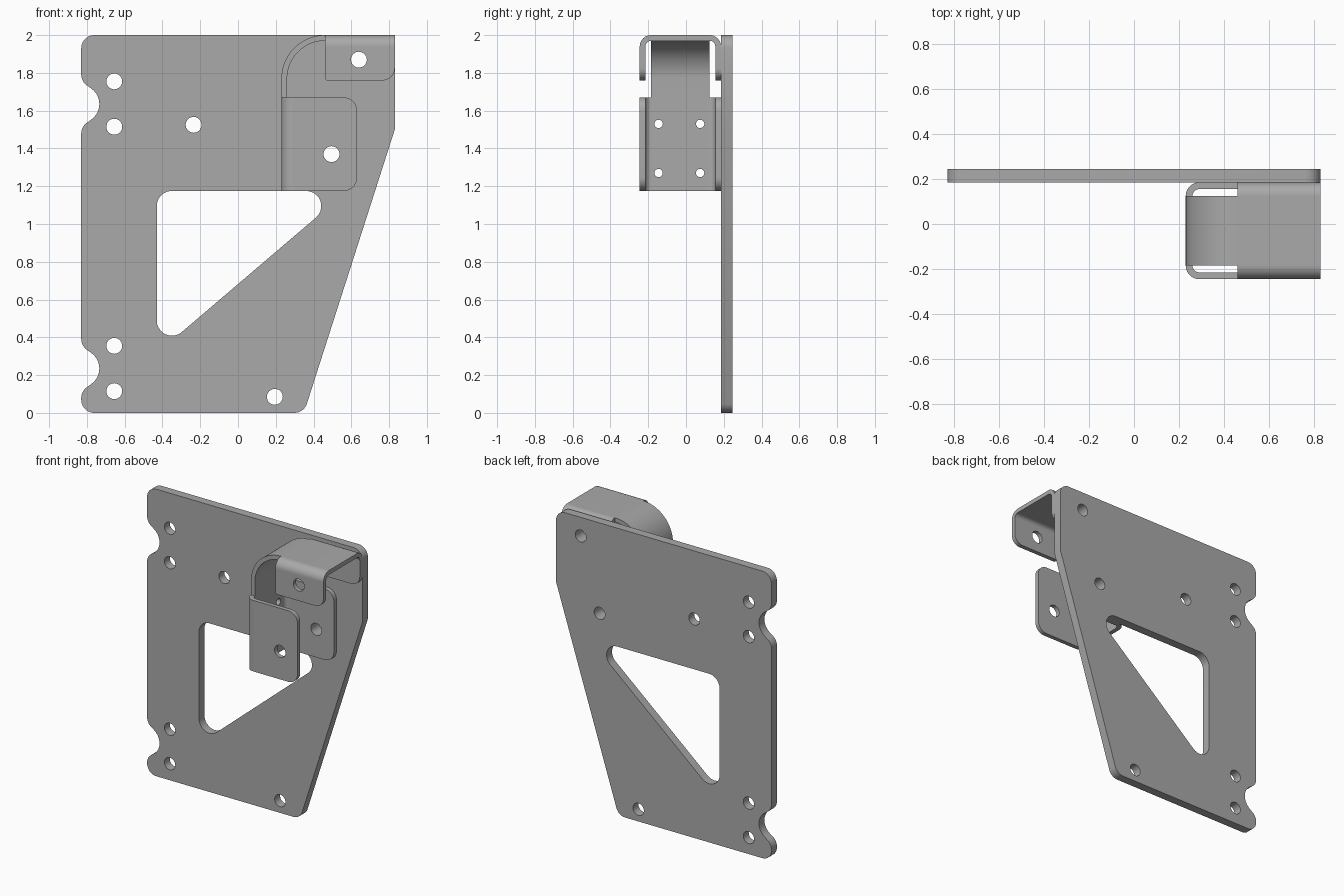
import bpy, bmesh
from math import cos, sin, pi
from mathutils import Vector

if "Cube" in bpy.data.objects:
    bpy.data.objects.remove(bpy.data.objects["Cube"])

steel = bpy.data.materials.new("grey steel")
steel.use_nodes = True
GREY = (0.4, 0.4, 0.4, 1)
steel.diffuse_color = GREY
steel.node_tree.nodes["Principled BSDF"].inputs["Base Color"].default_value = GREY

T = 0.03                    # bracket sheet thickness
R = 0.06                    # outer bend radius
FRONT, BACK = -0.245, 0.185  # bracket outer faces
WEB = (FRONT + R, BACK - R)  # flat width of the web


def rounded(corners, steps=10):
    """Polygon from (u, v, radius) corners, each rounded by an arc."""
    pts = []
    for i, (u, v, r) in enumerate(corners):
        p = Vector((u, v))
        if not r:
            pts.append(p)
            continue
        a = (Vector(corners[i - 1][:2]) - p).normalized()
        b = (Vector(corners[(i + 1) % len(corners)][:2]) - p).normalized()
        half = a.angle(b) / 2
        centre = p + (a + b).normalized() * (r / sin(half))
        mid = (p - centre).normalized()
        side = Vector((-mid.y, mid.x))
        if side.dot(a) < 0:
            side = -side
        sweep = pi / 2 - half
        for k in range(steps + 1):
            t = sweep * (1 - 2 * k / steps)
            pts.append(centre + r * (mid * cos(t) + side * sin(t)))
    return pts


def arc(u, v, r, start, end, steps=12):
    angles = [start + (end - start) * k / steps for k in range(steps + 1)]
    return [Vector((u + r * cos(t), v + r * sin(t))) for t in angles]


def hole(u, v, r):
    return arc(u, v, r, 0, 2 * pi, 32)[:-1]


def sheet(name, loops, axis, lo, hi):
    """Fill an outline with its holes and extrude it along an axis."""
    def place(p, w):
        co = [p.x, p.y]
        co.insert(axis, w)
        return co

    bm = bmesh.new()
    edges = []
    for loop in loops:
        vs = [bm.verts.new(place(p, lo)) for p in loop]
        edges += [bm.edges.new((vs[i - 1], vs[i])) for i in range(len(vs))]
    normal = Vector([float(i == axis) for i in range(3)])
    bmesh.ops.triangle_fill(bm, use_beauty=True, use_dissolve=False,
                            edges=edges, normal=normal)
    out = bmesh.ops.extrude_face_region(bm, geom=bm.faces[:])
    moved = [g for g in out["geom"] if isinstance(g, bmesh.types.BMVert)]
    bmesh.ops.translate(bm, verts=moved, vec=normal * (hi - lo))
    bmesh.ops.recalc_face_normals(bm, faces=bm.faces[:])
    mesh = bpy.data.meshes.new(name)
    bm.to_mesh(mesh)
    bm.free()
    mesh.materials.append(steel)
    obj = bpy.data.objects.new(name, mesh)
    bpy.context.collection.objects.link(obj)
    parts.append(obj)


parts = []
UPPER_HOLE = hole(0.64, 1.87, 0.042)
LOWER_HOLE = hole(0.495, 1.37, 0.042)


# Back plate: notched left edge, slanted right edge, triangular window
def notch(z):
    return [(-0.83, z - 0.12, 0.07), (-0.66, z, 0.101), (-0.83, z + 0.12, 0.07)]


outline = rounded([(-0.83, 0, 0.07)] + notch(0.235) + notch(1.635) +
                  [(-0.83, 2, 0.07), (0.83, 2, 0.07), (0.83, 1.5, 0), (0.349, 0, 0.07)])
window = rounded([(-0.43, 1.175, 0.08), (0.578, 1.175, 0.08), (-0.43, 0.315, 0.08)])
spots = [(-0.655, z) for z in (0.115, 0.355, 1.515, 1.755)]
spots += [(-0.235, 1.525), (0.195, 0.085)]
plate_holes = [hole(x, z, 0.042) for x, z in spots]
sheet("back_plate", [outline, window, UPPER_HOLE, LOWER_HOLE] + plate_holes,
      1, BACK, 0.245)

# Lower channel web with four small holes
web = rounded([(WEB[0], 1.175, 0), (WEB[1], 1.175, 0), (WEB[1], 1.67, 0), (WEB[0], 1.67, 0)])
sheet("lower_web", [web] + [hole(y, z, 0.022) for y in (-0.145, 0.075) for z in (1.27, 1.53)],
      0, 0.23, 0.23 + T)

# Strip that rises from the web and curves over into the top
strip = ([Vector((0.23, 1.67))] + arc(0.46, 1.77, 0.23, pi, pi / 2, 20) +
         [Vector((0.83, 2)), Vector((0.83, 2 - T))] +
         arc(0.46, 1.77, 0.23 - T, pi / 2, pi, 20) + [Vector((0.23 + T, 1.67))])
sheet("curved_strip", [strip], 1, *WEB)

# Flanges and their bends, on both sides of the bracket
lower = rounded([(0.23 + R, 1.175, 0), (0.63, 1.175, 0.07), (0.63, 1.67, 0.07), (0.23 + R, 1.67, 0)])
upper = rounded([(0.46, 1.76, 0.015), (0.83, 1.76, 0.065), (0.83, 2 - R, 0), (0.46, 2 - R, 0)])
for side, y, out, y0 in (("front", WEB[0], -1, FRONT), ("back", WEB[1], 1, BACK - T)):
    sheet(side + "_lower_flange", [lower, LOWER_HOLE], 1, y0, y0 + T)
    sheet(side + "_upper_flange", [upper, UPPER_HOLE], 1, y0, y0 + T)
    bend = (arc(0.23 + R, y, R, pi, pi - out * pi / 2) +
            arc(0.23 + R, y, R - T, pi - out * pi / 2, pi))
    sheet(side + "_lower_bend", [bend], 2, 1.175, 1.67)
    bend = (arc(y, 2 - R, R, pi / 2, pi / 2 - out * pi / 2) +
            arc(y, 2 - R, R - T, pi / 2 - out * pi / 2, pi / 2))
    sheet(side + "_upper_bend", [bend], 0, 0.46, 0.83)

# Smooth the bends and keep the sheet edges sharp
bpy.ops.object.select_all(action="DESELECT")
for obj in parts:
    obj.select_set(True)
bpy.context.view_layer.objects.active = parts[0]
bpy.ops.object.shade_smooth_by_angle(angle=pi / 6)
